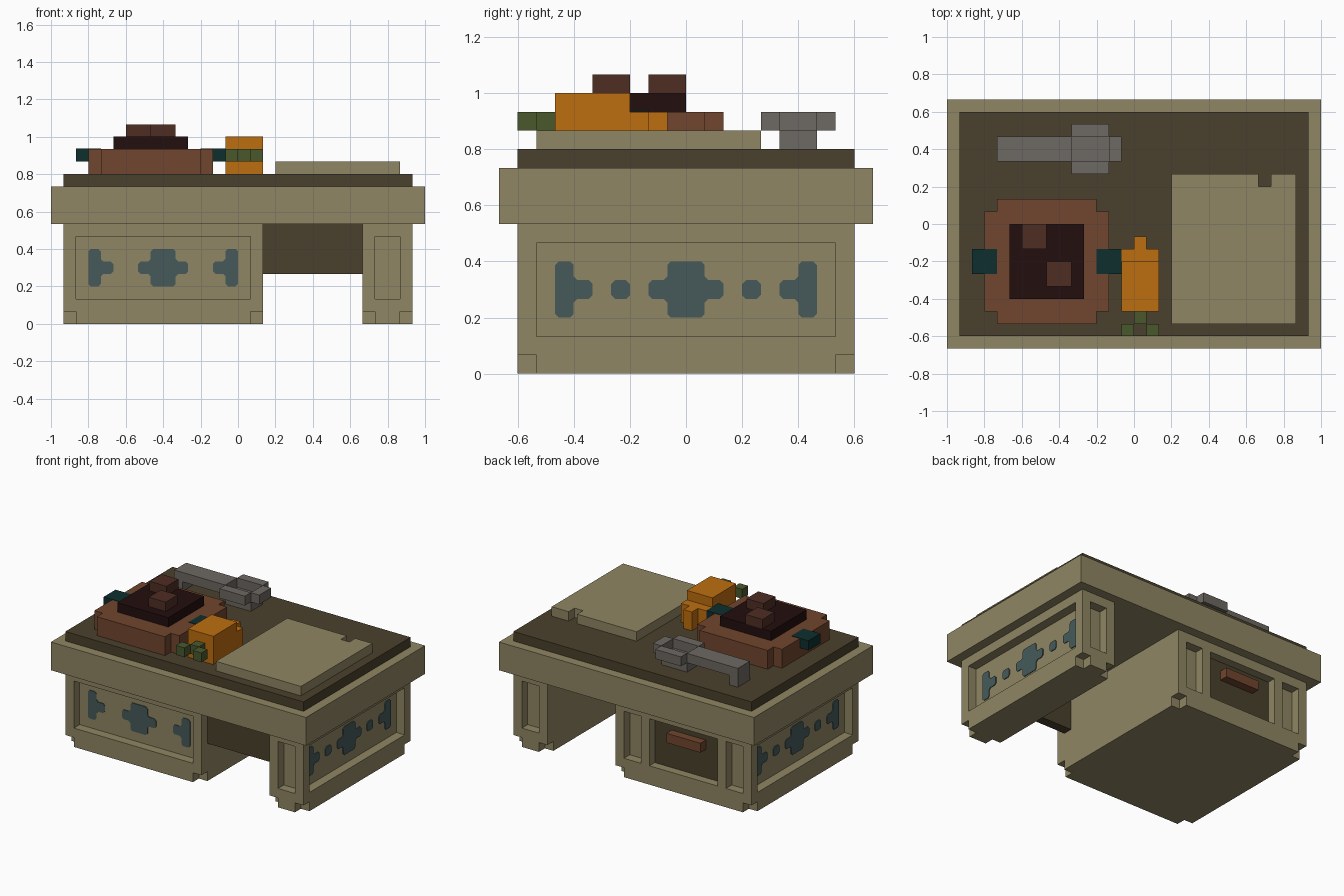
import bpy, bmesh
from mathutils import Vector

if "Cube" in bpy.data.objects:
    bpy.data.objects.remove(bpy.data.objects["Cube"])

U = 1 / 15  # size of one block


def material(name, r, g, b):
    lin = [((c / 255 + 0.055) / 1.055) ** 2.4 if c > 10 else c / 255 / 12.92 for c in (r, g, b)]
    m = bpy.data.materials.new(name)
    m.diffuse_color = (*lin, 1)
    m.use_nodes = True
    m.node_tree.nodes["Principled BSDF"].inputs["Base Color"].default_value = m.diffuse_color
    return m


OLIVE = material("olive wood", 143, 134, 99)
DARK = material("dark olive", 74, 64, 44)
DUSTY = material("dusty teal", 70, 90, 90)
CLAY = material("terracotta", 113, 69, 46)
SOUP = material("near black brown", 34, 14, 14)
CHUNK = material("chunk brown", 78, 45, 36)
ORANGE = material("orange", 190, 110, 16)
GREEN = material("leaf green", 74, 88, 44)
DEEP = material("deep teal", 14, 46, 46)
GREY = material("grey metal", 109, 104, 98)


def add_box(bm, x0, x1, y0, y1, z0, z1):
    vs = bmesh.ops.create_cube(bm, size=1)["verts"]
    for v in vs:
        v.co = Vector(((x0 if v.co.x < 0 else x1), (y0 if v.co.y < 0 else y1),
                       (z0 if v.co.z < 0 else z1))) * U


def finish(bm, name, mat):
    bmesh.ops.recalc_face_normals(bm, faces=bm.faces[:])
    me = bpy.data.meshes.new(name)
    bm.to_mesh(me)
    bm.free()
    if mat:
        me.materials.append(mat)
    ob = bpy.data.objects.new(name, me)
    bpy.context.collection.objects.link(ob)
    return ob


def boxes(name, mat, *dims):
    bm = bmesh.new()
    for d in dims:
        add_box(bm, *d)
    return finish(bm, name, mat)


def prism(name, mat, pts, z0, z1):
    """Extrude an outline in the ground plane upwards."""
    bm = bmesh.new()
    f = bm.faces.new([bm.verts.new(Vector((x, y, z0)) * U) for x, y in pts])
    ext = bmesh.ops.extrude_face_region(bm, geom=[f])["geom"]
    for v in ext:
        if isinstance(v, bmesh.types.BMVert):
            v.co.z = z1 * U
    return finish(bm, name, mat)


def pedestal(name, x0, x1, recesses):
    """Block with bottom corner notches and recessed panels."""
    body = boxes(name, OLIVE, (x0, x1, -9, 9, 0, 8))
    cuts = list(recesses)
    for a, b in ((x0 - .5, x0 + 1), (x1 - 1, x1 + .5)):
        for c, d in ((-9.5, -8), (8, 9.5)):
            cuts.append((a, b, c, d, -.5, 1))
    cutter = boxes(name + "_cutter", None, *cuts)
    cutter.hide_render = True
    mod = body.modifiers.new("cut", "BOOLEAN")
    mod.operation, mod.solver, mod.object = "DIFFERENCE", "EXACT", cutter
    dg = bpy.context.evaluated_depsgraph_get()
    me = bpy.data.meshes.new_from_object(body.evaluated_get(dg))
    body.modifiers.clear()
    body.data = me
    me.materials.clear()
    me.materials.append(OLIVE)
    for p in me.polygons:
        p.material_index = 0
    bpy.data.objects.remove(cutter)


# recess depth stops just short of a full block so corner posts stay joined
D = 8.02
FRONT, BACK = (-9.5, -D, 2, 7), (D, 9.5, 2, 7)
pedestal("left_pedestal", -14, 2, [
    (-13, 1, *FRONT), (-14.5, -5 - D, -8, 8, 2, 7),
    (-13, -11, *BACK), (-10, -2, *BACK), (-1, 1, *BACK)])
pedestal("right_pedestal", 10, 14, [
    (11, 13, *FRONT), (5 + D, 14.5, -8, 8, 2, 7), (11, 13, *BACK)])

# desk body
boxes("desk_slab", OLIVE, (-15, 15, -10, 10, 8, 11))
boxes("desk_top", DARK, (-14, 14, -9, 9, 11, 12))
boxes("modesty_panel", DARK, (2, 10, -8, -7, 4, 8))
boxes("drawer_front", DARK, (-10, -2, 8, 8.1, 2, 7))
boxes("drawer_handle", CLAY, (-8, -4, 8, 9, 5, 6))

# painted ornaments on the recessed panels
BRACKET = [(0, 3), (1, 3), (1, 4), (2, 4), (2, 5), (1, 5), (1, 6), (0, 6)]
CROSS = [(-2, 4), (-1, 4), (-1, 3), (1, 3), (1, 4), (2, 4),
         (2, 5), (1, 5), (1, 6), (-1, 6), (-1, 5), (-2, 5)]
DOT = [(-.5, 4), (.5, 4), (.5, 5), (-.5, 5)]


def ornaments(name, shapes, place, outward):
    bm = bmesh.new()
    for pts, centre, sign in shapes:
        vs = [bm.verts.new(place(centre + sign * u, z) * U) for u, z in pts]
        bm.faces.new(vs)
        bmesh.ops.bevel(bm, geom=vs, offset=.2 * U, segments=1, affect="VERTICES")
    ext = bmesh.ops.extrude_face_region(bm, geom=bm.faces[:])["geom"]
    bmesh.ops.translate(bm, vec=Vector(outward) * .08 * U,
                        verts=[g for g in ext if isinstance(g, bmesh.types.BMVert)])
    finish(bm, name, DUSTY)


ornaments("front_ornaments", [(BRACKET, -12, 1), (CROSS, -6, 1), (BRACKET, 0, -1)],
          lambda u, z: Vector((u, -D, z)), (0, -1, 0))
for side, s in (("left", -1), ("right", 1)):
    ornaments(side + "_ornaments",
              [(BRACKET, -7, 1), (DOT, -3.5, 1), (CROSS, 0, 1), (DOT, 3.5, 1), (BRACKET, 7, -1)],
              lambda u, z: Vector((s * (5 + D), u, z)), (s, 0, 0))

# stew pot with notched corners, filling, chunks and two handles
prism("pot", CLAY, [(-11, -8), (-3, -8), (-3, -7), (-2, -7), (-2, 1), (-3, 1),
                    (-3, 2), (-11, 2), (-11, 1), (-12, 1), (-12, -7), (-11, -7)], 12, 14)
boxes("pot_filling", SOUP, (-10, -4, -6, 0, 14, 15))
boxes("filling_chunks", CHUNK, (-9, -7, -2, 0, 15, 16), (-7, -5, -5, -3, 15, 16))
boxes("pot_handles", DEEP, (-13, -11, -4, -2, 13, 14.04), (-3, -1, -4, -2, 13, 14.04))

# root vegetable with leaves
boxes("vegetable", ORANGE, (-1, 2, -7, -2, 12, 14), (-1, 2, -7, -3, 14, 15),
      (0, 1, -2, -1, 12, 14))
boxes("vegetable_leaves", GREEN, (0, 1, -8, -7, 13, 14), (-1, 0, -9, -8, 13, 14),
      (1, 2, -9, -8, 13, 14))

# cutting board with a notch in the back edge
prism("cutting_board", OLIVE, [(3, -8), (13, -8), (13, 4), (11, 4), (11, 3),
                               (10, 3), (10, 4), (3, 4)], 12, 13)

# ladle: bowl floor, rim, handle and bent end
boxes("ladle", GREY, (-5, -2, 5, 7, 12, 13), (-5, -2, 4, 5, 13, 14), (-5, -2, 7, 8, 13, 14),
      (-2, -1, 5, 7, 13, 14), (-11, -5, 5, 7, 13, 14), (-11, -10, 5, 7, 12, 13))
